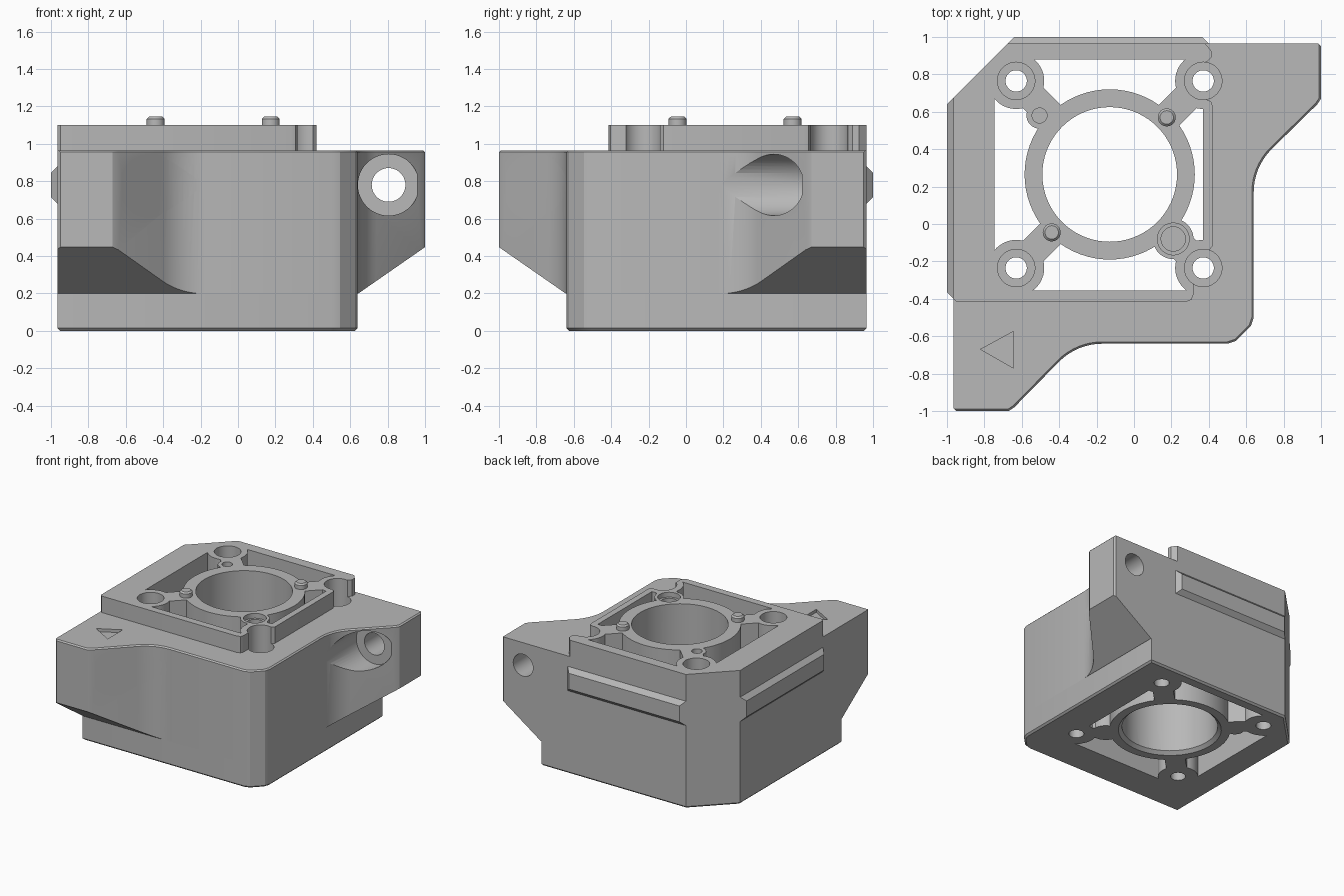
import bpy, bmesh, math
from mathutils import Vector

cube = bpy.data.objects.get("Cube")
if cube:
    bpy.data.objects.remove(cube, do_unlink=True)

grey = bpy.data.materials.new("plain_grey")
grey.use_nodes = True
grey.diffuse_color = (0.48, 0.48, 0.48, 1)
grey.node_tree.nodes["Principled BSDF"].inputs["Base Color"].default_value = (0.48, 0.48, 0.48, 1)

SIDE, FACE, TOP, PLATE_TOP = 0.965, 0.64, 0.965, 1.1
CX, CY = -0.13, 0.265


def swap(points):
    """Reflect points across the diagonal symmetry plane."""
    return [(-y, -x) for x, y in reversed(points)]


def circle(x, y, r, n=48):
    return [(x + r * math.cos(2 * math.pi * i / n), y + r * math.sin(2 * math.pi * i / n)) for i in range(n)]


def finish(name, bm):
    bmesh.ops.recalc_face_normals(bm, faces=bm.faces[:])
    mesh = bpy.data.meshes.new(name)
    bm.to_mesh(mesh)
    bm.free()
    ob = bpy.data.objects.new(name, mesh)
    bpy.context.collection.objects.link(ob)
    mesh.materials.append(grey)
    return ob


def prism_bm(points, z0, z1):
    bm = bmesh.new()
    face = bm.faces.new([bm.verts.new((x, y, z0)) for x, y in points])
    ext = bmesh.ops.extrude_face_region(bm, geom=[face])
    for v in ext["geom"]:
        if isinstance(v, bmesh.types.BMVert):
            v.co.z = z1
    bmesh.ops.recalc_face_normals(bm, faces=bm.faces[:])
    return bm


def chamfer(bm, z, size, keep=lambda n: True):
    """Chamfer the rim at height z next to side faces accepted by keep."""
    edges = [e for e in bm.edges
             if all(abs(v.co.z - z) < 1e-5 for v in e.verts)
             and any(abs(f.normal.z) < 0.1 and keep(f.normal) for f in e.link_faces)]
    bmesh.ops.bevel(bm, geom=edges, offset=size, segments=1, affect='EDGES')


def prism(name, points, z0, z1):
    return finish(name, prism_bm(points, z0, z1))


def rod(name, a, b, r, r2=None):
    a, b = Vector(a), Vector(b)
    bm = bmesh.new()
    bmesh.ops.create_cone(bm, cap_ends=True, segments=48, radius1=r, radius2=r if r2 is None else r2,
                          depth=(b - a).length)
    rot = (b - a).to_track_quat('Z', 'Y')
    for v in bm.verts:
        v.co = rot @ v.co + (a + b) / 2
    return finish(name, bm)


def cut(ob, cutters):
    for c in cutters:
        c.hide_render = True
        m = ob.modifiers.new("cut", 'BOOLEAN')
        m.operation, m.solver, m.object = 'DIFFERENCE', 'EXACT', c
    bpy.context.view_layer.objects.active = ob
    for m in list(ob.modifiers):
        bpy.ops.object.modifier_apply(modifier=m.name)


def discard(cutters):
    for c in cutters:
        bpy.data.objects.remove(c, do_unlink=True)


# Outlines: front half, then its reflection, then the clipped rear corner
R = 0.325
blend = [(-0.17 - R * math.sin(t), -FACE - R + R * math.cos(t))
         for t in [math.pi / 4 * (1 - i / 8) for i in range(9)]]
corner = [(0.5, -FACE), (0.545, -0.625)]
clip = [(-0.675, SIDE), (-SIDE, 0.675)]
half = [(-SIDE, -0.985), (-0.95, -1), (-0.67, -1), (-0.64, -0.98)] + blend + corner
body_outline = half + swap(half) + clip
base_outline = [(-SIDE, -FACE)] + corner + swap(corner) + [(FACE, SIDE)] + clip

# Base block
bm = prism_bm(base_outline, 0, 0.2)
chamfer(bm, 0, 0.014)
base = finish("base_block", bm)

# Body with two bolt ears, undersides sliced at a slope
bm = prism_bm(body_outline, 0.2, TOP)
chamfer(bm, TOP, 0.01, lambda n: n.x - n.y > 0.1)
slope = 0.25 / 0.36
for out in (Vector((0, -1, 0)), Vector((1, 0, 0))):
    res = bmesh.ops.bisect_plane(bm, geom=bm.verts[:] + bm.edges[:] + bm.faces[:],
                                 plane_co=out * (FACE + 0.004) + Vector((0, 0, 0.2)),
                                 plane_no=out * slope - Vector((0, 0, 1)), clear_outer=True)
    rim = [e for e in bm.edges if e.is_boundary]
    bmesh.ops.edgeloop_fill(bm, edges=rim)
body = finish("body_with_ears", bm)

# Raised top plate
plate_outline = [(-SIDE, -0.40), (-0.95, -0.415), (0.28, -0.415), (0.307, -0.405), (0.317, -0.38),
                 (0.317, -0.32), (0.335, -0.15), (0.40, -0.14), (0.42, -0.12), (0.42, 0.63),
                 (0.412, 0.655), (0.39, 0.665), (0.345, 0.672), (0.345, 0.86), (0.39, 0.866),
                 (0.414, 0.89), (0.414, 0.925), (0.38, SIDE)] + clip
plate = prism("top_plate", plate_outline, TOP, PLATE_TOP)

# Window cutter: a square frame less the tube wall, struts and screw bosses
LOW, HIGH = -0.1, 1.3
screws = [(CX + sx * 0.5, CY + sy * 0.5) for sx in (-1, 1) for sy in (-1, 1)]
windows = prism("window_cutter", [(-0.745, -0.355), (0.37, -0.355), (0.37, 0.88), (-0.745, 0.88)], LOW, HIGH)
keepers = [prism("tube_wall", circle(CX, CY, 0.455, 72), LOW - 0.1, HIGH + 0.1),
           prism("dowel_boss", circle(0.21, -0.08, 0.108), LOW - 0.1, HIGH + 0.1),
           prism("pinhole_boss", circle(-0.505, 0.58, 0.07), LOW - 0.1, HIGH + 0.1)]
for x, y in screws:
    keepers.append(prism("screw_boss", circle(x, y, 0.15), LOW - 0.1, HIGH + 0.1))
    sx, sy = (1 if x > CX else -1), (1 if y > CY else -1)
    keepers.append(prism("frame_corner", [(x, y), (x + sx * 0.2, y), (x + sx * 0.2, y + sy * 0.2),
                                          (x, y + sy * 0.2)], LOW - 0.1, HIGH + 0.1))
for s in (-1, 1):
    u, w = Vector((1, s)) * 0.55, Vector((-s, 1)) * 0.055
    c = Vector((CX, CY))
    keepers.append(prism("strut", [tuple(p) for p in (c - u - w, c + u - w, c + u + w, c - u + w)],
                         LOW - 0.1, HIGH + 0.1))
cut(windows, keepers)
discard(keepers)

# Vertical holes
through = [windows, prism("main_bore", circle(CX, CY, 0.36, 72), LOW, HIGH)]
through += [prism("screw_hole", circle(x, y, 0.057), LOW, HIGH) for x, y in screws]
rim_cone = rod("bore_rim", (CX, CY, -0.02), (CX, CY, 0.03), 0.41, 0.355)
deep = [prism("screw_counterbore", circle(x, y, 0.1), 0.35, HIGH) for x, y in screws]
deep += [prism("pin_hole", circle(-0.505, 0.58, 0.04), 0.85, HIGH),
         prism("dowel_hole", circle(0.21, -0.08, 0.065), 0.85, HIGH)]
shallow = [prism("dowel_recess", circle(0.21, -0.08, 0.085), 1.06, HIGH)]

# Ear bolt holes, their counterbores, and the engraved arrow
AX, AZ = 0.805, 0.78
ears = []
for r, a, b in ((0.09, -1.1, -0.5), (0.164, -0.62, -0.05)):
    ears.append(rod("ear_bore", (a, -AX, AZ), (b, -AX, AZ), r))
    ears.append(rod("ear_bore", (AX, -a, AZ), (AX, -b, AZ), r))
ears.append(prism("arrow", [(-0.82, -0.67), (-0.645, -0.77), (-0.645, -0.575)], TOP - 0.025, HIGH))

cut(base, through + [rim_cone])
cut(body, through + deep + ears)
cut(plate, through + deep + shallow)
discard(through + deep + shallow + ears + [rim_cone])
parts = [base, body, plate]

# Locating pins
for i, (x, y) in enumerate([(-0.44, -0.045), (0.175, 0.57)]):
    bm = prism_bm(circle(x, y, 0.048, 32), PLATE_TOP - 0.01, 1.145)
    chamfer(bm, 1.145, 0.012)
    parts.append(finish("locating_pin_%d" % (i + 1), bm))

# Bevelled rails on the left-hand and rear walls
def rail(name, place):
    bm = bmesh.new()
    loops = []
    for out, y0, y1, z0, z1 in ((SIDE, -0.40, 0.675, 0.68, 0.88), (1.0, -0.365, 0.64, 0.715, 0.845)):
        ring = [(y0, z0), (y1, z0), (y1, z1), (y0, z1)]
        loops.append([bm.verts.new((*place(-out, y), z)) for y, z in ring])
    for lp in loops:
        bm.faces.new(lp)
    for i in range(4):
        j = (i + 1) % 4
        bm.faces.new((loops[0][i], loops[0][j], loops[1][j], loops[1][i]))
    return finish(name, bm)

parts.append(rail("side_rail", lambda x, y: (x, y)))
parts.append(rail("rear_rail", lambda x, y: (-y, -x)))

# Smooth the curved walls, keep edges sharp
bpy.ops.object.select_all(action='DESELECT')
for ob in parts:
    ob.select_set(True)
bpy.context.view_layer.objects.active = body
bpy.ops.object.shade_smooth_by_angle(angle=math.radians(25))
